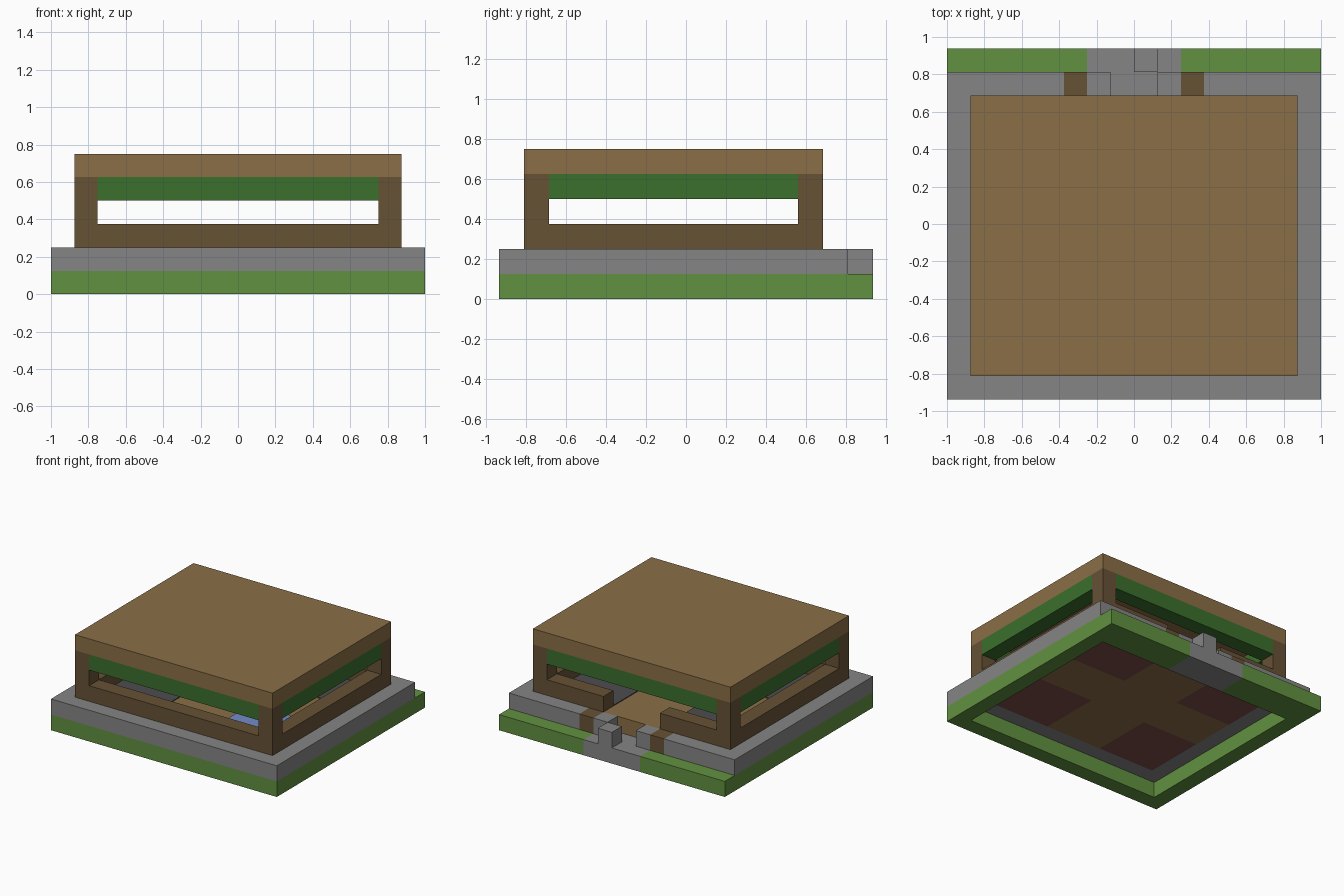
import bpy

cube = bpy.data.objects.get("Cube")
if cube:
    bpy.data.objects.remove(cube, do_unlink=True)

U = 0.125  # one block


def material(name, rgb):
    m = bpy.data.materials.new(name)
    m.use_nodes = True
    m.diffuse_color = (*rgb, 1)
    bsdf = m.node_tree.nodes["Principled BSDF"]
    bsdf.inputs["Base Color"].default_value = (*rgb, 1)
    bsdf.inputs["Roughness"].default_value = 0.9
    return m


stone = material("stone_grey", (0.235, 0.235, 0.235))
plank = material("plank_tan", (0.254, 0.156, 0.061))
wood = material("wood_brown", (0.136, 0.084, 0.036))
grass = material("grass_green", (0.120, 0.283, 0.051))
leaf = material("leaf_green", (0.044, 0.162, 0.026))
red = material("floor_red", (0.20, 0.075, 0.065))
blue = material("rug_blue", (0.17, 0.26, 0.58))
dark = material("rug_dark_grey", (0.075, 0.075, 0.08))


def box(name, mat, x, y, z):
    """Box from ranges counted in blocks from the left, front, bottom corner."""
    verts = [((i - 8) * U, (j - 7.5) * U, k * U) for k in z for j in y for i in x]
    faces = [(0, 2, 3, 1), (4, 5, 7, 6), (0, 1, 5, 4),
             (2, 6, 7, 3), (0, 4, 6, 2), (1, 3, 7, 5)]
    mesh = bpy.data.meshes.new(name)
    mesh.from_pydata(verts, [], faces)
    mesh.materials.append(mat)
    ob = bpy.data.objects.new(name, mesh)
    bpy.context.collection.objects.link(ob)
    return ob


def both_sides(name, mat, x, y, z):
    box(name + "_right", mat, x, y, z)
    box(name + "_left", mat, (16 - x[1], 16 - x[0]), y, z)


# Grass border, open underneath, with a stone path at the back
box("grass_front", grass, (0, 16), (0, 1), (0, 1))
both_sides("grass_side", grass, (0, 1), (1, 13), (0, 1))
both_sides("grass_back", grass, (0, 6), (13, 15), (0, 1))
box("path", stone, (6, 10), (13, 15), (0, 1))
box("path_step", stone, (8, 9), (14, 15), (1, 2))

# Stone foundation ring with the entrance notch
box("foundation_front", stone, (0, 16), (0, 2), (1, 2))
both_sides("foundation_side", stone, (0, 2), (2, 13), (1, 2))
both_sides("foundation_rear", stone, (2, 6), (12, 13), (1, 2))
both_sides("foundation_edge", stone, (0, 5), (13, 14), (1, 2))
both_sides("entrance_post", wood, (5, 6), (13, 14), (1, 2))
both_sides("entrance_block", stone, (6, 7), (13, 14), (1, 2))

# Floor: a plank cross with four red corners under rugs
box("floor_long", plank, (6, 10), (2, 13), (1, 2))
both_sides("floor_arm", plank, (2, 6), (6, 9), (1, 2))
for end, y in (("front", (2, 6)), ("back", (9, 12))):
    both_sides("floor_corner_" + end, red, (2, 6), y, (1, 2))
    for side, x in (("right", (2, 6)), ("left", (10, 14))):
        rug = blue if (end, side) == ("front", "left") else dark
        box(f"rug_{end}_{side}", rug, x, y, (2, 2.05))

# Low walls with a doorway at the back
box("wall_front", wood, (2, 14), (1, 2), (2, 3))
both_sides("wall_side", wood, (1, 2), (2, 12), (2, 3))
both_sides("wall_back", wood, (2, 6), (12, 13), (2, 3))

# Corner posts, leafy beams and the roof
for end, y in (("front", (1, 2)), ("back", (12, 13))):
    both_sides("corner_post_" + end, wood, (1, 2), y, (2, 5))
    box("beam_" + end, leaf, (2, 14), y, (4, 5))
both_sides("beam_side", leaf, (1, 2), (2, 12), (4, 5))
box("roof", plank, (1, 15), (1, 13), (5, 6))
